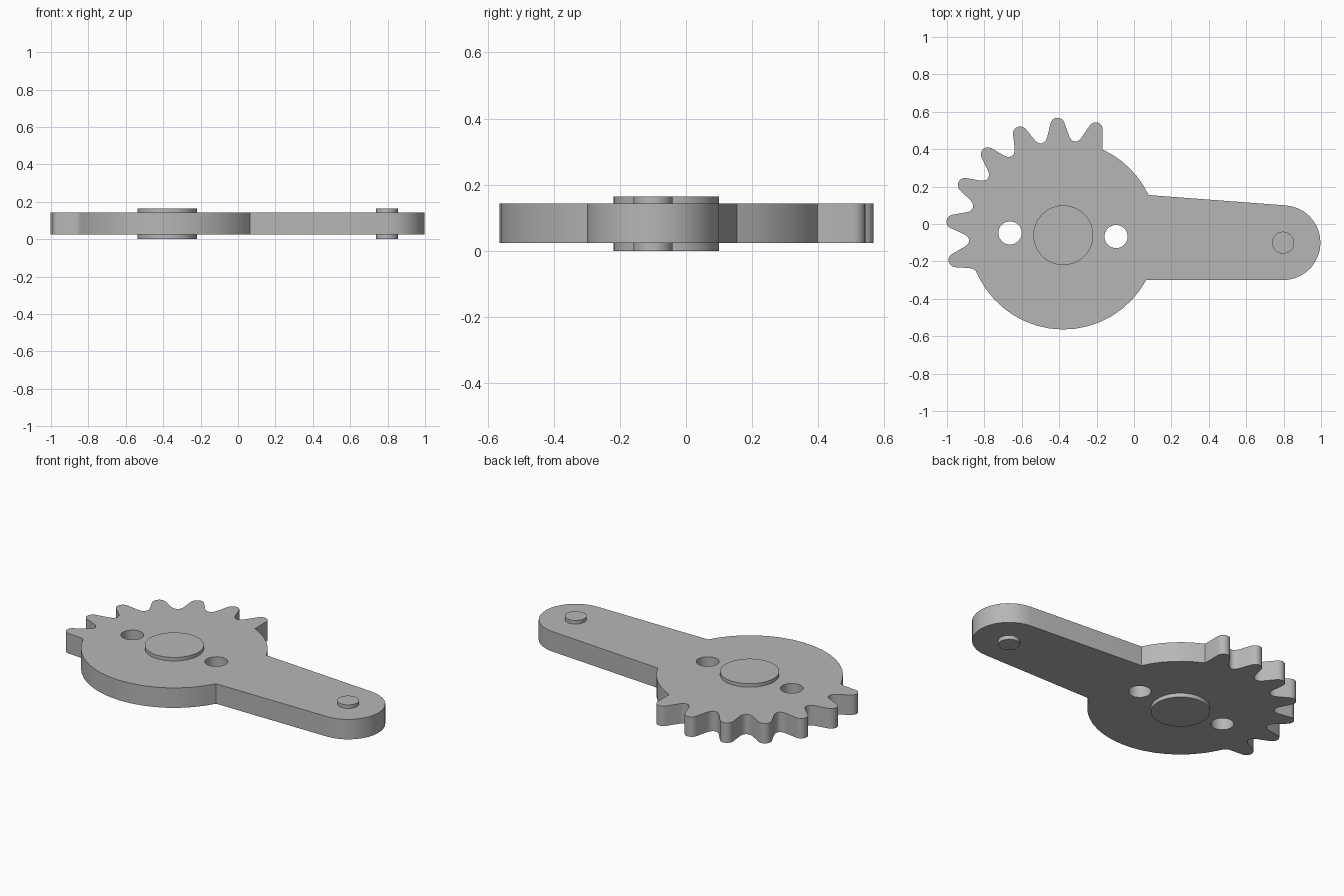
import bpy, bmesh
from math import sin, cos, radians
from mathutils import Vector, Matrix

if "Cube" in bpy.data.objects:
    bpy.data.objects.remove(bpy.data.objects["Cube"])

HUB = Vector((-0.378, -0.06))
PIN = Vector((0.797, -0.1))
DISC_R, ARM_R = 0.504, 0.2
Z_LOW, Z_HIGH, Z_TOP = 0.024, 0.143, 0.164

grey = bpy.data.materials.new("plain grey")
grey.use_nodes = True
COLOUR = (0.47, 0.47, 0.47, 1)
grey.diffuse_color = COLOUR
grey.node_tree.nodes["Principled BSDF"].inputs["Base Color"].default_value = COLOUR


def arc(centre, r, start, end, n):
    """Points along a circular arc, angles in degrees."""
    angles = [radians(start + (end - start) * i / n) for i in range(n + 1)]
    return [centre + Vector((r * cos(a), r * sin(a))) for a in angles]


def tooth(angle, first):
    """One rounded gear tooth: root fillet, flank, tip, flank, root fillet."""
    fillet = [(0.497, 0.0877), (0.501, 0.077), (0.512, 0.066), (0.53, 0.058)]
    start = [(0.5, 0.0675)] if first else fillet[1:]
    tip = arc(Vector((0.591, 0)), 0.038, -73, 73, 8)
    pts = [Vector((r, -t)) for r, t in start] + tip
    pts += [Vector((r, t)) for r, t in reversed(fillet)]
    turn = Matrix.Rotation(radians(angle), 2)
    return [HUB + turn @ p for p in pts]


def finish(bm, name):
    bmesh.ops.recalc_face_normals(bm, faces=bm.faces)
    mesh = bpy.data.meshes.new(name)
    bm.to_mesh(mesh)
    bm.free()
    mesh.materials.append(grey)
    obj = bpy.data.objects.new(name, mesh)
    bpy.context.collection.objects.link(obj)
    bpy.ops.object.select_all(action="DESELECT")
    obj.select_set(True)
    bpy.context.view_layer.objects.active = obj
    bpy.ops.object.shade_smooth_by_angle(angle=radians(30))


def extrude_up(bm, height):
    top = bmesh.ops.extrude_face_region(bm, geom=bm.faces[:])["geom"]
    verts = [v for v in top if isinstance(v, bmesh.types.BMVert)]
    bmesh.ops.translate(bm, verts=verts, vec=(0, 0, height))


# Plate outline: arm, disc shoulder, seven teeth, plain disc rim
outline = arc(PIN, ARM_R, -90, 86, 18)
outline += arc(HUB, DISC_R, 25.2, 64, 6)
for i in range(7):
    outline += tooth(73 + 20 * i, i == 0)
outline += arc(HUB, DISC_R, 207, 331.6, 16)

# Plate with its two through holes
holes = [arc(Vector(c), 0.062, 0, 348.75, 31) for c in ((-0.663, -0.048), (-0.096, -0.067))]
bm = bmesh.new()
for loop in [outline] + holes:
    vs = [bm.verts.new((p.x, p.y, Z_LOW)) for p in loop]
    for a, b in zip(vs, vs[1:] + vs[:1]):
        bm.edges.new((a, b))
bmesh.ops.triangle_fill(bm, edges=bm.edges[:], use_beauty=True, normal=(0, 0, 1))
extrude_up(bm, Z_HIGH - Z_LOW)
finish(bm, "toothed_lever_plate")

# Round pins standing proud on both sides
for name, centre, r in (("hub_pin", HUB, 0.16), ("arm_pin", PIN, 0.059)):
    bm = bmesh.new()
    bmesh.ops.create_cone(bm, cap_ends=True, segments=36, radius1=r, radius2=r, depth=Z_TOP,
                          matrix=Matrix.Translation((centre.x, centre.y, Z_TOP / 2)))
    finish(bm, name)
